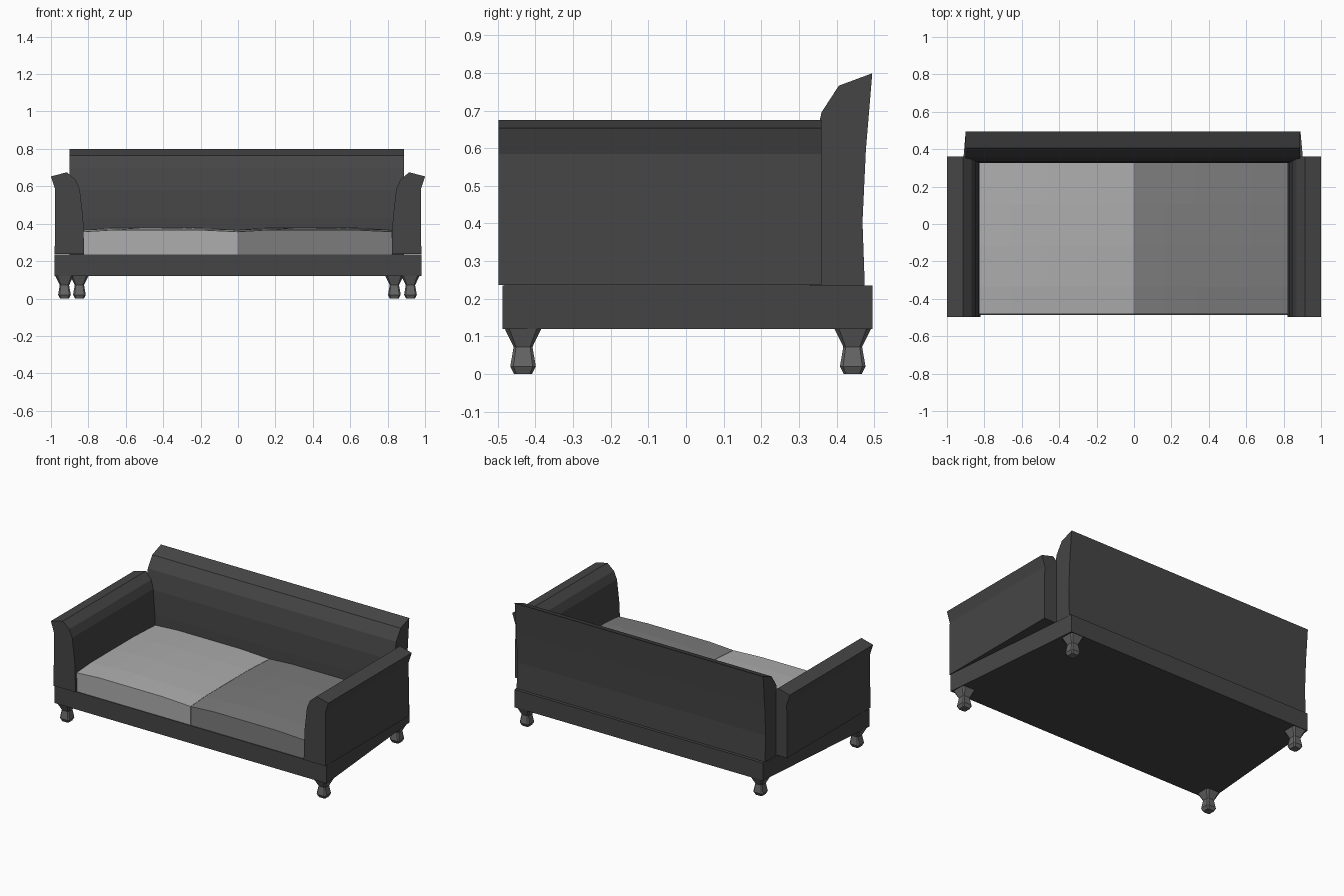
import bpy, bmesh

if "Cube" in bpy.data.objects:
    bpy.data.objects.remove(bpy.data.objects["Cube"])

def material(name, v):
    m = bpy.data.materials.new(name)
    m.diffuse_color = (v, v, v, 1)
    m.use_nodes = True
    m.node_tree.nodes["Principled BSDF"].inputs["Base Color"].default_value = m.diffuse_color
    return m

DARK = material("dark_fabric", 0.06)
LEG = material("leg_grey", 0.13)
LIGHT = material("light_cushion", 0.42)
MID = material("mid_cushion", 0.2)

def loft(name, rings, mat):
    """Skin closed rings of equal length and cap both ends."""
    bm = bmesh.new()
    vs = [[bm.verts.new(p) for p in r] for r in rings]
    n = len(vs[0])
    for a, b in zip(vs, vs[1:]):
        for i in range(n):
            j = (i + 1) % n
            bm.faces.new((a[i], a[j], b[j], b[i]))
    bm.faces.new(vs[0])
    bm.faces.new(vs[-1])
    bmesh.ops.recalc_face_normals(bm, faces=bm.faces)
    me = bpy.data.meshes.new(name)
    bm.to_mesh(me)
    bm.free()
    me.materials.append(mat)
    ob = bpy.data.objects.new(name, me)
    bpy.context.collection.objects.link(ob)
    return ob

# Base: narrower at the back than at the front
plan = [(-0.982, -0.487), (0.98, -0.487), (0.89, 0.495), (-0.9, 0.495)]
loft("base", [[(x, y, z) for x, y in plan] for z in (0.12, 0.235)], DARK)

# Backrest: side profile extruded across
back = [(0.33, 0.235), (0.327, 0.43), (0.335, 0.58), (0.36, 0.695), (0.406, 0.766),
        (0.495, 0.799), (0.478, 0.596), (0.469, 0.404), (0.475, 0.235)]
loft("backrest", [[(x, y, z) for y, z in back] for x in (-0.902, 0.888)], DARK)

# Arms: flared front profile extruded in depth
arm = [(0.98, 0.237), (0.978, 0.585), (1.0, 0.653), (0.915, 0.675), (0.868, 0.635),
       (0.846, 0.585), (0.828, 0.43), (0.822, 0.237)]
for s, side in ((-1, "left"), (1, "right")):
    loft(side + "_arm", [[(s * x, y, z) for x, z in arm] for y in (-0.498, 0.36)], DARK)

# Legs: chamfered square turned shape, rear pair set further in
def leg(name, cx, cy):
    rings = []
    for z, r in ((0, 0.024), (0.02, 0.034), (0.072, 0.025), (0.121, 0.049)):
        c = r * 0.75
        ring = [(r, -c), (r, c), (c, r), (-c, r), (-r, c), (-r, -c), (-c, -r), (c, -r)]
        rings.append([(cx + x, cy + y, z) for x, y in ring])
    loft(name, rings, LEG)

for s, side in ((-1, "left"), (1, "right")):
    leg("front_leg_" + side, s * 0.925 - 0.003, -0.433)
    leg("back_leg_" + side, s * 0.842 - 0.006, 0.443)

# Seat cushions: boxes with a softly domed, faceted top
def cushion(name, x0, x1, mat):
    y0, y1 = -0.482, 0.335
    us, vs = (0, 0.2, 0.4, 0.75, 1), (0, 0.18, 0.45, 0.72, 1)
    bm = bmesh.new()
    top = []
    for j, v in enumerate(vs):
        row = []
        for i, u in enumerate(us):
            edges = (i in (0, 4)) + (j in (0, 4))
            z = (0.38, 0.367, 0.357)[edges]
            if edges == 0 and i in (1, 3) and j in (1, 3):
                z = 0.374
            row.append(bm.verts.new((x0 + u * (x1 - x0), y0 + v * (y1 - y0), z)))
        top.append(row)
    faces = [bm.faces.new((top[j][i], top[j][i + 1], top[j + 1][i + 1], top[j + 1][i]))
             for j in range(4) for i in range(4)]
    # Drop the rim down to form the sides, then close the underside
    rim = [e for e in bm.edges if e.is_boundary]
    ext = bmesh.ops.extrude_edge_only(bm, edges=rim)["geom"]
    for g in ext:
        if isinstance(g, bmesh.types.BMVert):
            g.co.z = 0.235
    bmesh.ops.holes_fill(bm, edges=[e for e in bm.edges if e.is_boundary])
    bmesh.ops.recalc_face_normals(bm, faces=bm.faces)
    me = bpy.data.meshes.new(name)
    bm.to_mesh(me)
    bm.free()
    me.materials.append(mat)
    bpy.context.collection.objects.link(bpy.data.objects.new(name, me))

cushion("left_cushion", -0.827, -0.004, LIGHT)
cushion("right_cushion", -0.002, 0.823, MID)
